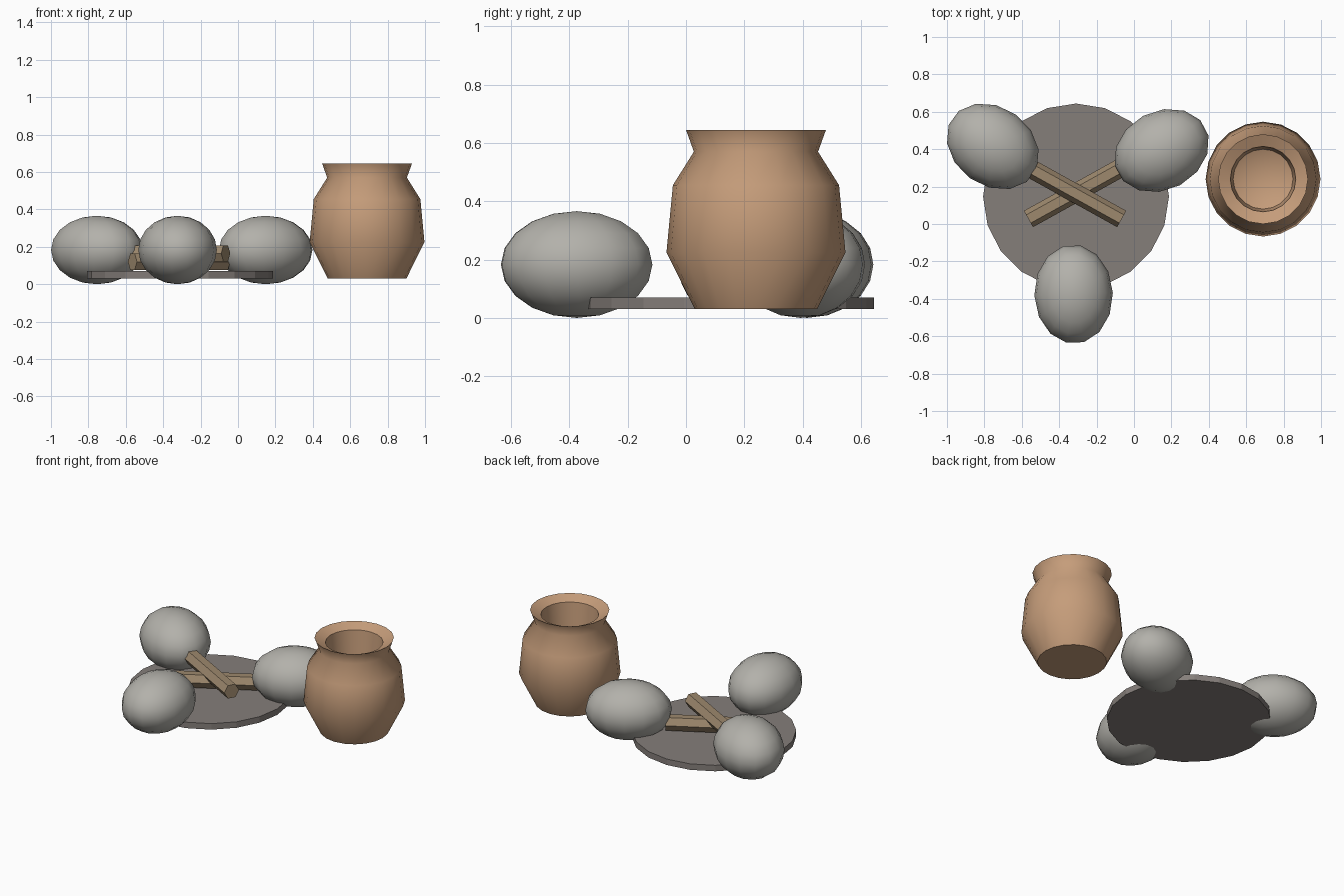
import bpy, bmesh, math
from mathutils import Matrix, Vector

cube = bpy.data.objects.get("Cube")
if cube:
    bpy.data.objects.remove(cube, do_unlink=True)


def material(name, rgb):
    mat = bpy.data.materials.new(name)
    mat.use_nodes = True
    mat.diffuse_color = (*rgb, 1)
    mat.node_tree.nodes["Principled BSDF"].inputs["Base Color"].default_value = (*rgb, 1)
    return mat


clay = material("clay", (0.56, 0.335, 0.195))
stone = material("grey stone", (0.45, 0.44, 0.405))
ash = material("ash", (0.235, 0.21, 0.195))
wood = material("wood", (0.34, 0.25, 0.155))


def finish(bm, name, mat, smooth=None):
    bmesh.ops.recalc_face_normals(bm, faces=bm.faces)
    mesh = bpy.data.meshes.new(name)
    bm.to_mesh(mesh)
    bm.free()
    mesh.materials.append(mat)
    obj = bpy.data.objects.new(name, mesh)
    bpy.context.collection.objects.link(obj)
    if smooth:
        bpy.ops.object.select_all(action='DESELECT')
        obj.select_set(True)
        bpy.context.view_layer.objects.active = obj
        bpy.ops.object.shade_smooth_by_angle(angle=math.radians(smooth))
    return obj


def cylinder(name, mat, sides, radius, depth, matrix):
    bm = bmesh.new()
    bmesh.ops.create_cone(bm, cap_ends=True, segments=sides, radius1=radius,
                          radius2=radius, depth=depth, matrix=matrix)
    return finish(bm, name, mat)


# Ash bed
cylinder("ash_bed", ash, 20, 0.497, 0.04, Matrix.Translation((-0.31, 0.147, 0.05)))

# Hearth stones, long axis pointing at the fire
for name, x, y, angle in (("front_stone", -0.323, -0.375, 92),
                          ("back_right_stone", -0.755, 0.415, 144),
                          ("back_left_stone", 0.148, 0.393, 28)):
    bm = bmesh.new()
    bmesh.ops.create_uvsphere(bm, u_segments=14, v_segments=10, radius=1)
    bm.transform(Matrix.LocRotScale(Vector((x, y, 0.183)),
                                    Matrix.Rotation(math.radians(angle), 3, 'Z'),
                                    Vector((0.265, 0.21, 0.183))))
    finish(bm, name, stone, 60)

# Crossed hexagonal sticks with a corner edge on top
for name, z, angle in (("lower_stick", 0.12, 29), ("upper_stick", 0.165, 151)):
    turn = Matrix.Rotation(math.radians(angle), 4, 'Z')
    tilt = Matrix.Rotation(math.pi / 2, 4, 'Y')
    cylinder(name, wood, 6, 0.05, 0.57,
             Matrix.Translation((-0.315, 0.165, z)) @ turn @ tilt)

# Clay pot, lathed from the outer base over the rim to the inner floor
profile = [(0, 0.03), (0.21, 0.03), (0.307, 0.225), (0.285, 0.455), (0.213, 0.57),
           (0.24, 0.645), (0.175, 0.615), (0.16, 0.45), (0, 0.38)]
bm = bmesh.new()
verts = [bm.verts.new((r, 0, z)) for r, z in profile]
edges = [bm.edges.new(pair) for pair in zip(verts, verts[1:])]
bmesh.ops.spin(bm, geom=verts + edges, cent=(0, 0, 0), axis=(0, 0, 1),
               angle=math.tau, steps=20, use_merge=True)
bmesh.ops.remove_doubles(bm, verts=bm.verts, dist=0.0005)
bm.transform(Matrix.Translation((0.69, 0.24, 0)))
finish(bm, "clay_pot", clay, 58)
